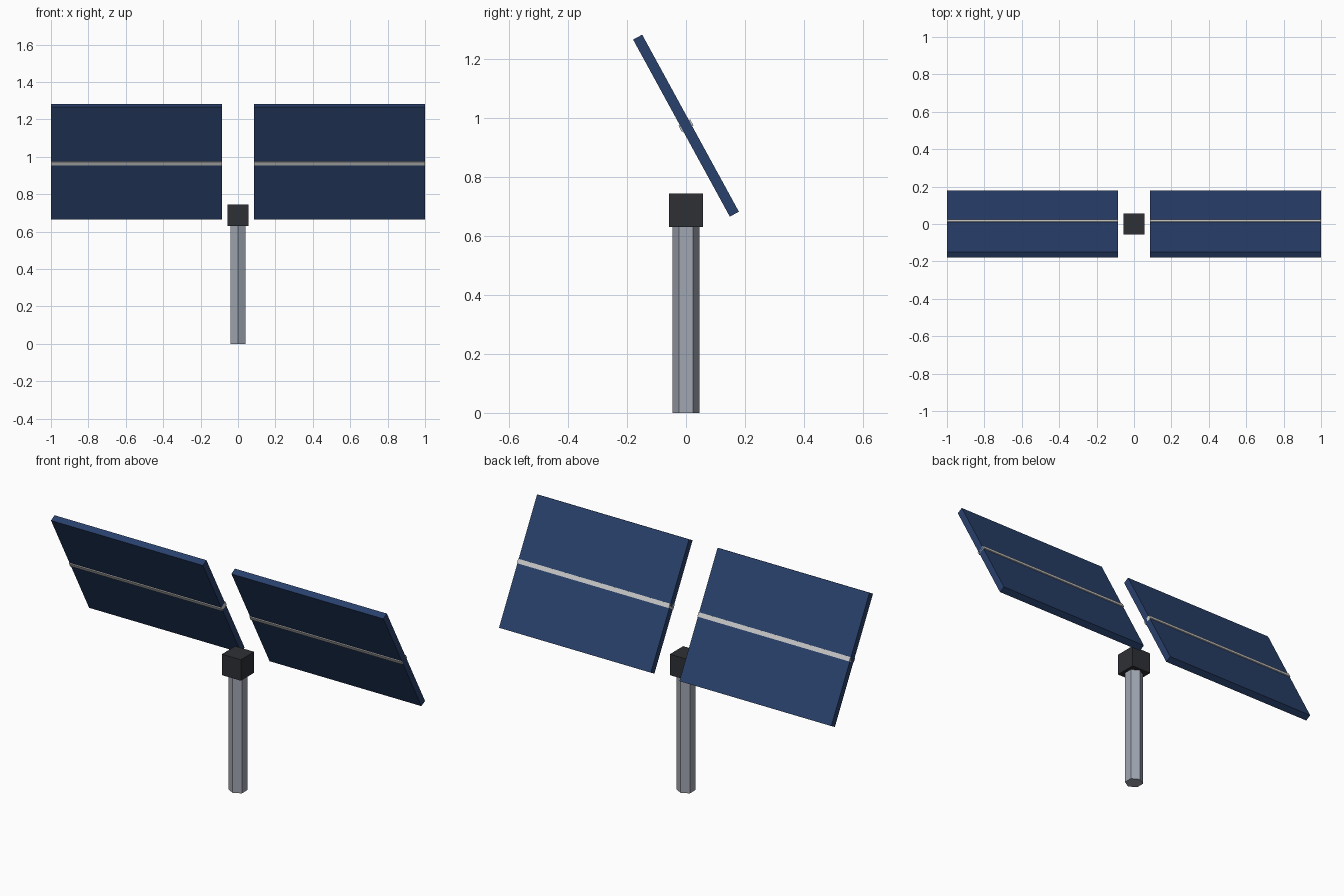
import bpy
from math import cos, pi

if "Cube" in bpy.data.objects:
    bpy.data.objects.remove(bpy.data.objects["Cube"])

TILT = 0.5                          # lean from vertical, top towards the front
CENTRE_Z = 0.974
INNER, OUTER = 0.086, 1.0


def material(name, rgb):
    m = bpy.data.materials.new(name)
    m.diffuse_color = (*rgb, 1)
    m.use_nodes = True
    m.node_tree.nodes["Principled BSDF"].inputs["Base Color"].default_value = m.diffuse_color
    return m


def finish(name, mat):
    ob = bpy.context.object
    ob.name = name
    ob.data.materials.append(mat)
    return ob


def box(name, size, loc, mat, tilt=0.0):
    bpy.ops.mesh.primitive_cube_add(size=1, location=loc, rotation=(tilt, 0, 0))
    ob = finish(name, mat)
    ob.scale = size
    return ob


blue = material("panel_blue", (0.022, 0.052, 0.15))
silver = material("strip_silver", (0.6, 0.6, 0.62))
steel = material("post_steel", (0.35, 0.38, 0.44))
dark = material("hub_dark", (0.028, 0.03, 0.036))

# Hexagonal post with a corner facing front and back
POST_H = 0.632
bpy.ops.mesh.primitive_cylinder_add(vertices=6, radius=0.04 / cos(pi / 6),
                                    depth=POST_H, location=(0, 0, POST_H / 2))
finish("post", steel)

# Cube hub on top of the post
box("hub", (0.114, 0.114, 0.114), (0, 0, 0.687), dark)

# Two tilted panels, each with a middle strip showing on both faces
width = OUTER - INNER
for side, label in ((-1, "left"), (1, "right")):
    loc = (side * (INNER + OUTER) / 2, 0, CENTRE_Z)
    box(label + "_panel", (width, 0.035, 0.684), loc, blue, TILT)
    box(label + "_strip", (width, 0.045, 0.023), loc, silver, TILT)
